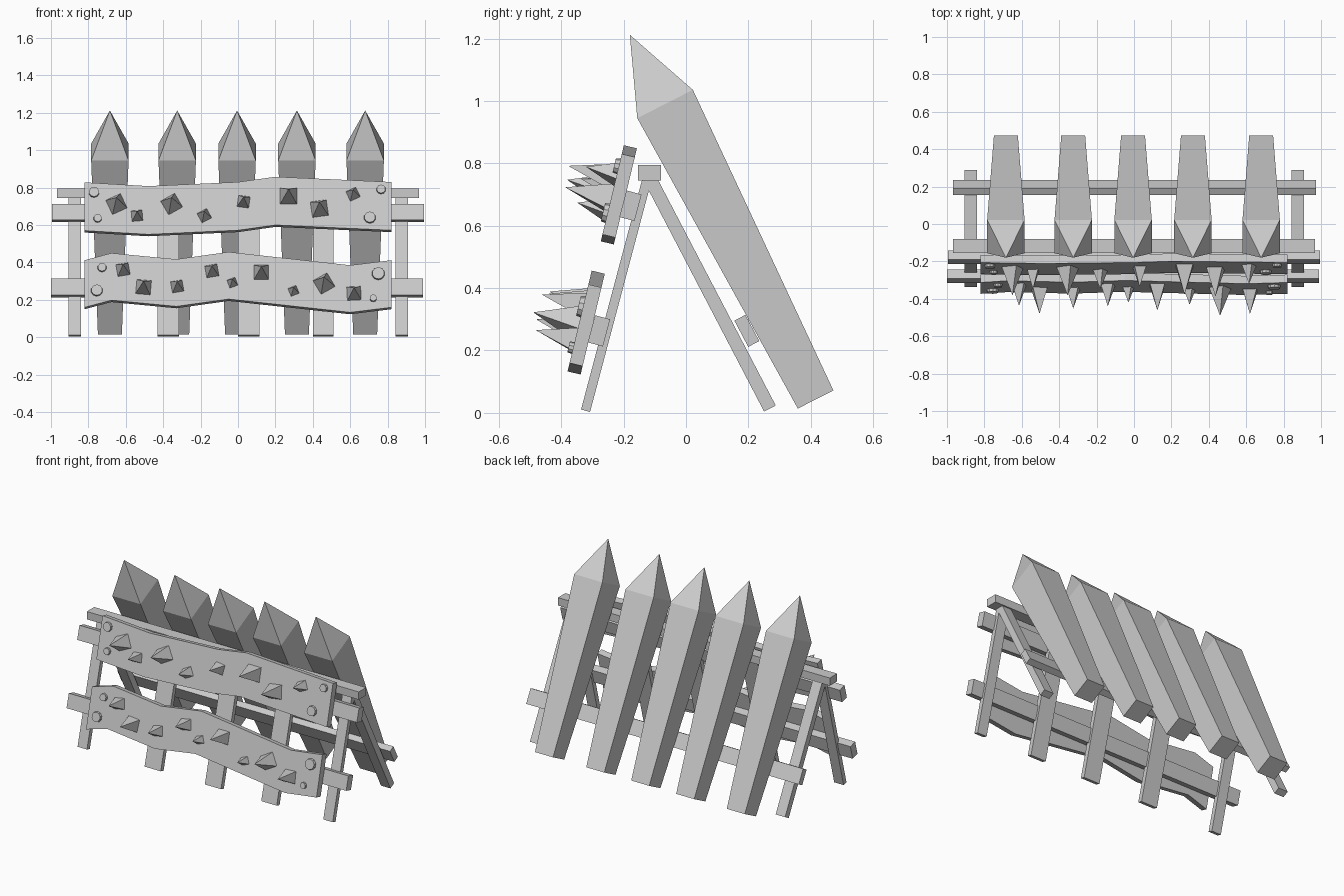
import bpy, bmesh
from math import radians, cos, sqrt
from mathutils import Matrix, Vector

if "Cube" in bpy.data.objects:
    bpy.data.objects.remove(bpy.data.objects["Cube"])

def finish(bm, name, M=Matrix()):
    bmesh.ops.recalc_face_normals(bm, faces=bm.faces[:])
    me = bpy.data.meshes.new(name)
    bm.to_mesh(me)
    bm.free()
    ob = bpy.data.objects.new(name, me)
    ob.matrix_world = M
    bpy.context.collection.objects.link(ob)
    return ob

def frame(x, y, z, tilt):
    return Matrix.Translation((x, y, z)) @ Matrix.Rotation(radians(tilt), 4, 'X')

def box(name, center, size, tilt=0):
    bm = bmesh.new()
    bmesh.ops.create_cube(bm, size=1)
    bmesh.ops.scale(bm, vec=size, verts=bm.verts[:])
    return finish(bm, name, frame(*center, tilt))

def leg(name, x, w, t, bottom, top):
    # straight leg between two (y, z) points
    b, u = Vector((0, *bottom)), Vector((0, *top))
    d = u - b
    ang = Vector((0, 0, 1)).rotation_difference(d).to_euler().x
    c = (b + u) / 2
    return box(name, (x, c.y, c.z), (w, t, d.length), ang * 57.29578)

# Frame: top beam, front and back legs, rails
box("top_beam", (0, -0.117, 0.77), (1.935, 0.075, 0.05))
for x, w in ((-0.873, 0.067), (-0.372, 0.115), (0.057, 0.115), (0.456, 0.11), (0.876, 0.067)):
    leg("front_leg", x, w, 0.03, (-0.322, 0.007), (-0.122, 0.76))
for x in (-0.873, 0.876):
    leg("back_leg", x, 0.067, 0.042, (0.269, 0.014), (-0.115, 0.75))
box("upper_front_rail", (0, -0.178, 0.664), (1.99, 0.05, 0.088), -15)
box("lower_front_rail", (-0.005, -0.279, 0.263), (1.99, 0.05, 0.09), -15)
box("back_rail", (0.003, 0.195, 0.263), (1.94, 0.04, 0.095), 27.8)

# Sharpened stakes: tapered square shaft with a pyramid tip
def stake(x):
    bm = bmesh.new()
    rings = []
    for h, s in ((0, 0.064), (1.063, 0.1)):
        rings.append([bm.verts.new((a * s, b * s, h)) for a, b in ((-1, -1), (1, -1), (1, 1), (-1, 1))])
    tip = bm.verts.new((0, 0, 1.312))
    bm.faces.new(rings[0])
    for i in range(4):
        j = (i + 1) % 4
        bm.faces.new((rings[0][i], rings[0][j], rings[1][j], rings[1][i]))
        bm.faces.new((rings[1][i], rings[1][j], tip))
    finish(bm, "stake", frame(x, 0.4155, 0.043, 27))

for x in (-0.685, -0.325, -0.005, 0.315, 0.68):
    stake(x)

# Wavy planks with pyramid spikes and bolt heads on the front face
A = 13.5
def plank(name, y, z, edge, height, spikes, bolts):
    M = frame(0, y, z, -A)
    v = lambda h: (h - z) / cos(radians(A))
    bm = bmesh.new()
    cols = []
    for x, h in edge:
        cols.append([bm.verts.new(p) for p in ((x, 0, v(h)), (x, 0, v(h - height)),
                                               (x, 0.043, v(h - height)), (x, 0.043, v(h)))])
    for a, b in zip(cols, cols[1:]):
        for i in range(4):
            j = (i + 1) % 4
            bm.faces.new((a[i], a[j], b[j], b[i]))
    bm.faces.new(cols[0])
    bm.faces.new(cols[-1])
    finish(bm, name + "_plank", M)

    for x, h, s, roll in spikes:
        d = 1.4 * s
        bm = bmesh.new()
        bmesh.ops.create_cone(bm, cap_ends=True, segments=4, radius1=s * 0.8 / sqrt(2), radius2=0, depth=d)
        bmesh.ops.remove_doubles(bm, verts=bm.verts[:], dist=1e-5)
        finish(bm, name + "_spike", M @ Matrix.Translation((x, -d / 2 + 0.003, v(h)))
               @ Matrix.Rotation(radians(90), 4, 'X') @ Matrix.Rotation(radians(45 + roll), 4, 'Z'))
    for x, h, r in bolts:
        bm = bmesh.new()
        bmesh.ops.create_cone(bm, cap_ends=True, segments=10, radius1=r, radius2=r * 0.9, depth=0.02)
        finish(bm, name + "_bolt", M @ Matrix.Translation((x, -0.005, v(h))) @ Matrix.Rotation(radians(90), 4, 'X'))

plank("upper", -0.235, 0.709,
      ((-0.82, 0.828), (-0.48, 0.808), (0, 0.83), (0.2, 0.858), (0.82, 0.83)), 0.258,
      ((-0.65, 0.712, 0.11, 25), (-0.54, 0.65, 0.075, 5), (-0.355, 0.712, 0.11, 30), (-0.18, 0.65, 0.075, 28),
       (0.03, 0.725, 0.08, -8), (0.27, 0.755, 0.115, 0), (0.435, 0.688, 0.11, 8), (0.615, 0.765, 0.075, 25)),
      ((-0.77, 0.775, 0.03), (-0.75, 0.635, 0.023), (0.765, 0.79, 0.026), (0.705, 0.64, 0.033)))
plank("lower", -0.34, 0.2985,
      ((-0.82, 0.412), (-0.677, 0.45), (-0.33, 0.417), (-0.05, 0.456), (0.6, 0.385), (0.82, 0.412)), 0.252,
      ((-0.615, 0.362, 0.085, 10), (-0.505, 0.268, 0.1, -5), (-0.325, 0.272, 0.08, 10), (-0.14, 0.355, 0.085, 10),
       (-0.03, 0.292, 0.06, 20), (0.125, 0.347, 0.1, 0), (0.297, 0.248, 0.06, 22), (0.46, 0.287, 0.11, 30),
       (0.62, 0.235, 0.095, 3)),
      ((-0.727, 0.372, 0.025), (-0.755, 0.25, 0.033), (0.75, 0.34, 0.036), (0.723, 0.208, 0.02)))
